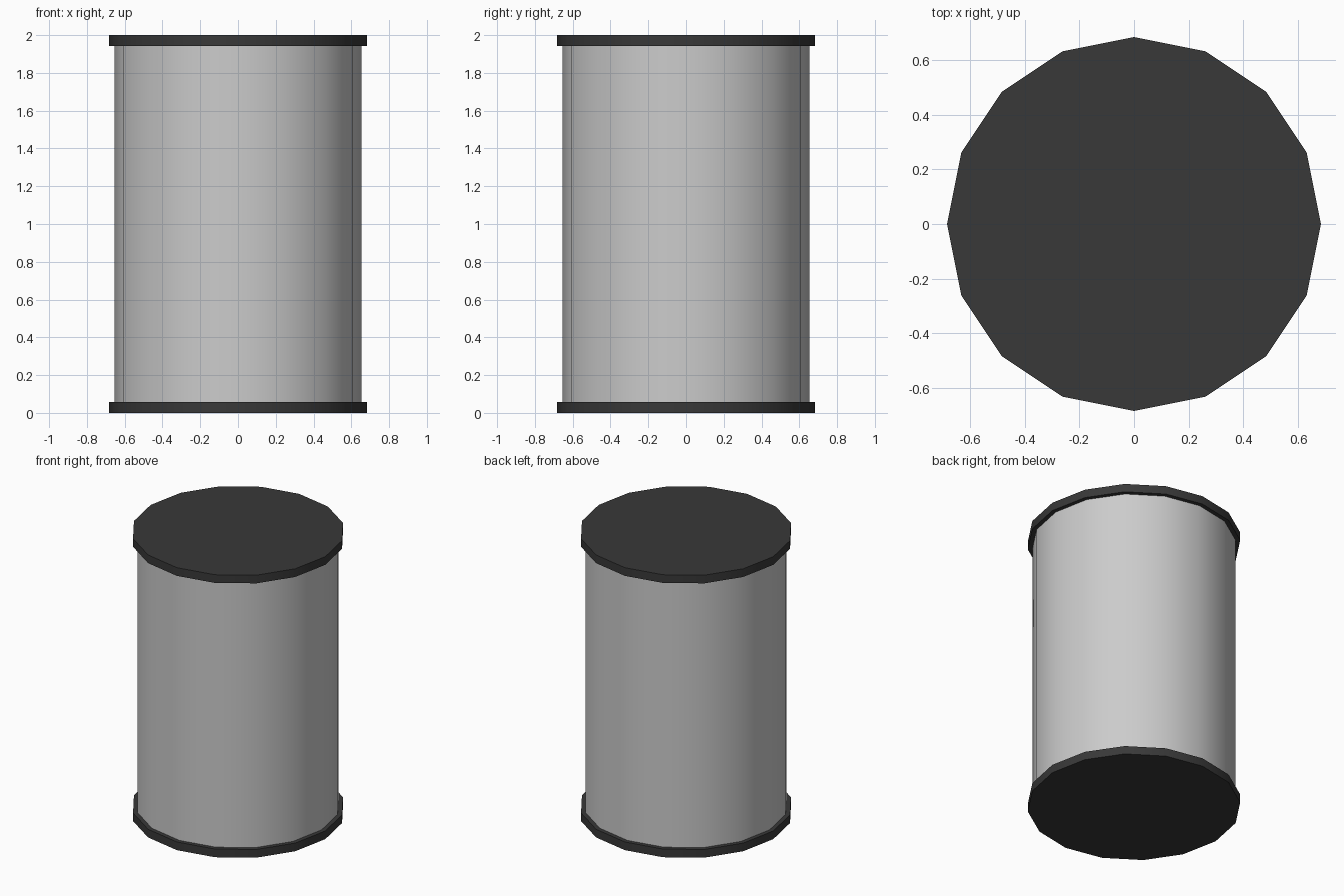
import bpy
import math

if "Cube" in bpy.data.objects:
    bpy.data.objects.remove(bpy.data.objects["Cube"])

SIDES = 16
HEIGHT = 2.0
CAP_H = 0.058
CAP_R = 0.684
BODY_R = 0.655


def cylinder(name, radius, z0, z1, material=None):
    """Upright 16-sided cylinder, smooth around the side with sharp rims."""
    bpy.ops.mesh.primitive_cylinder_add(
        vertices=SIDES, radius=radius, depth=z1 - z0, location=(0, 0, (z0 + z1) / 2))
    obj = bpy.context.object
    obj.name = name
    bpy.ops.object.shade_smooth_by_angle(angle=math.radians(40))
    if material:
        obj.data.materials.append(material)
    return obj


dark = bpy.data.materials.new("dark_cap")
dark.diffuse_color = (0.04, 0.04, 0.04, 1)
dark.use_nodes = True
dark.node_tree.nodes["Principled BSDF"].inputs["Base Color"].default_value = dark.diffuse_color

# Grey drum body, running between the caps
cylinder("body", BODY_R, CAP_H - 0.01, HEIGHT - CAP_H + 0.01)

# Wider dark discs closing both ends
cylinder("bottom_cap", CAP_R, 0, CAP_H, dark)
cylinder("top_cap", CAP_R, HEIGHT - CAP_H, HEIGHT, dark)
